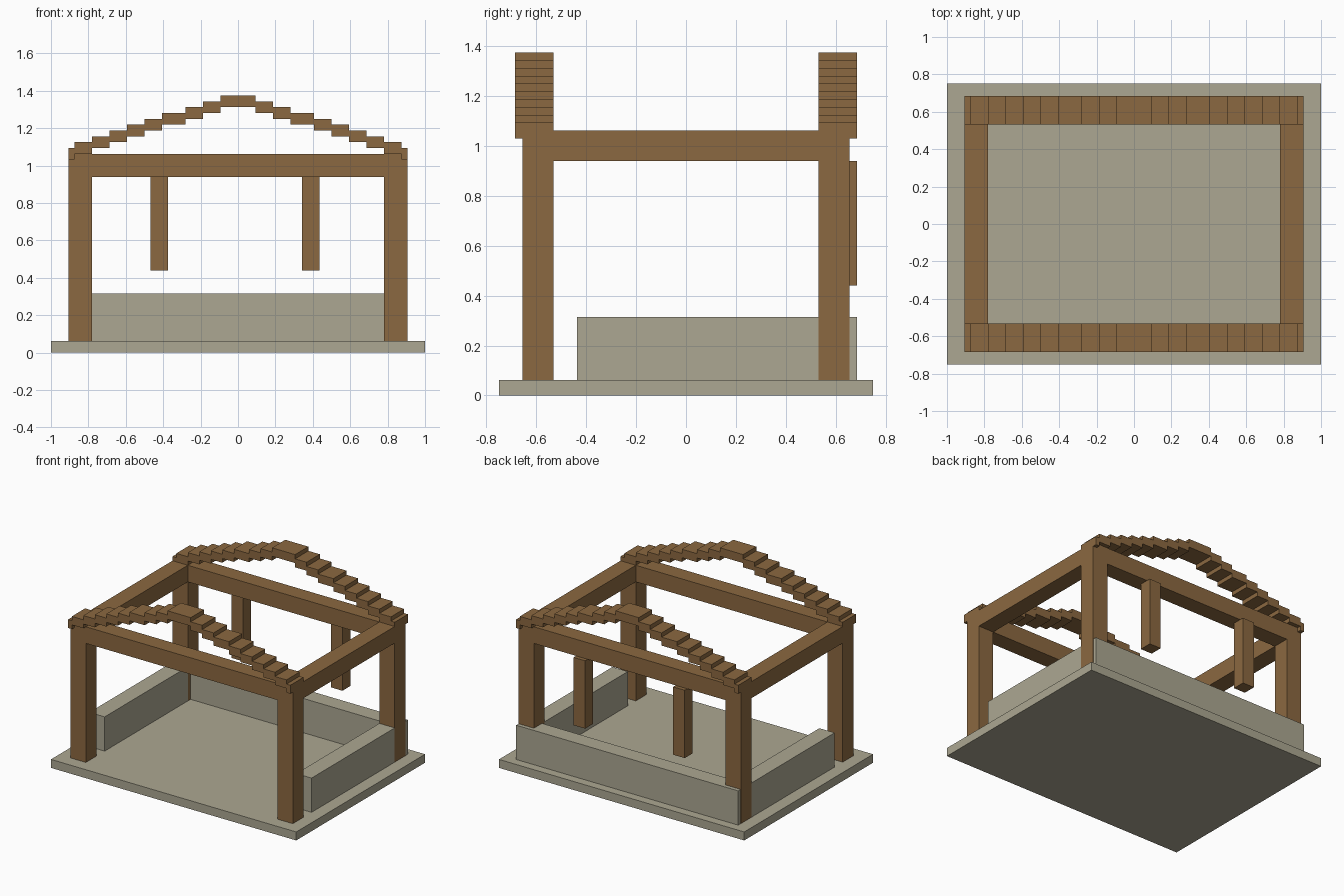
import bpy
import bmesh
from mathutils import Vector

cube = bpy.data.objects.get("Cube")
if cube:
    bpy.data.objects.remove(cube, do_unlink=True)


def material(name, rgb):
    m = bpy.data.materials.new(name)
    m.use_nodes = True
    m.diffuse_color = (*rgb, 1)
    m.node_tree.nodes["Principled BSDF"].inputs["Base Color"].default_value = (*rgb, 1)
    return m


wood = material("brown wood", (0.26, 0.14, 0.052))
stone = material("grey stone", (0.413, 0.386, 0.287))


def boxes(name, mat, spans):
    """One object made of boxes, each given as (x0, x1), (y0, y1), (z0, z1)."""
    bm = bmesh.new()
    for span in spans:
        low = Vector([min(s) for s in span])
        high = Vector([max(s) for s in span])
        for v in bmesh.ops.create_cube(bm, size=1)["verts"]:
            v.co = (low + high) / 2 + v.co * (high - low)
    mesh = bpy.data.meshes.new(name)
    bm.to_mesh(mesh)
    bm.free()
    mesh.materials.append(mat)
    obj = bpy.data.objects.new(name, mesh)
    bpy.context.collection.objects.link(obj)
    return obj


# Shared frame sizes: inner and outer edges of the posts
XI, XO = 0.781, 0.906
YI, YO = 0.531, 0.656
EAVE = 0.685
FLOOR, BEAM_LOW, BEAM_TOP = 0.0625, 0.94, 1.0625
WALL_TOP = 0.315

# Floor slab and low walls
boxes("floor_slab", stone, [((-1, 1), (-0.75, 0.75), (0, FLOOR))])
boxes("back_low_wall", stone,
      [((-XO + 0.001, XO - 0.001), (0.5625, EAVE), (FLOOR, WALL_TOP))])

for sx, side in ((1, "left"), (-1, "right")):
    x_span = (sx * XI, sx * XO)
    boxes(side + "_low_wall", stone, [(x_span, (-0.4375, YI), (FLOOR, WALL_TOP))])
    boxes(side + "_beam", wood, [(x_span, (-YI, YI), (BEAM_LOW, BEAM_TOP))])
    for sy, end in ((-1, "front"), (1, "back")):
        boxes(f"{end}_{side}_post", wood,
              [(x_span, (sy * YI, sy * YO), (FLOOR, BEAM_TOP))])

# Stepped roof arches over the front and back beams
edges = [0.094, 0.1875, 0.281, 0.406, 0.5, 0.594, 0.6875, 0.781, 0.875, XO]
for sy, end in ((-1, "front"), (1, "back")):
    boxes(end + "_beam", wood, [((-XI, XI), (sy * YI, sy * YO), (BEAM_LOW, BEAM_TOP))])
    y_span = (sy * YI, sy * EAVE)
    steps = [((-edges[0], edges[0]), y_span, (1.3125, 1.375))]
    for k in range(1, len(edges)):
        top = 1.375 - k / 32
        for sx in (-1, 1):
            steps.append(((sx * edges[k - 1], sx * edges[k]), y_span, (top - 0.0625, top)))
    boxes(end + "_roof_arch", wood, steps)

# Short struts hanging from the back beam
for name, x in (("left_hanging_strut", 0.39), ("right_hanging_strut", -0.422)):
    boxes(name, wood, [((x - 0.047, x + 0.047), (0.592, EAVE), (0.44, BEAM_LOW))])
